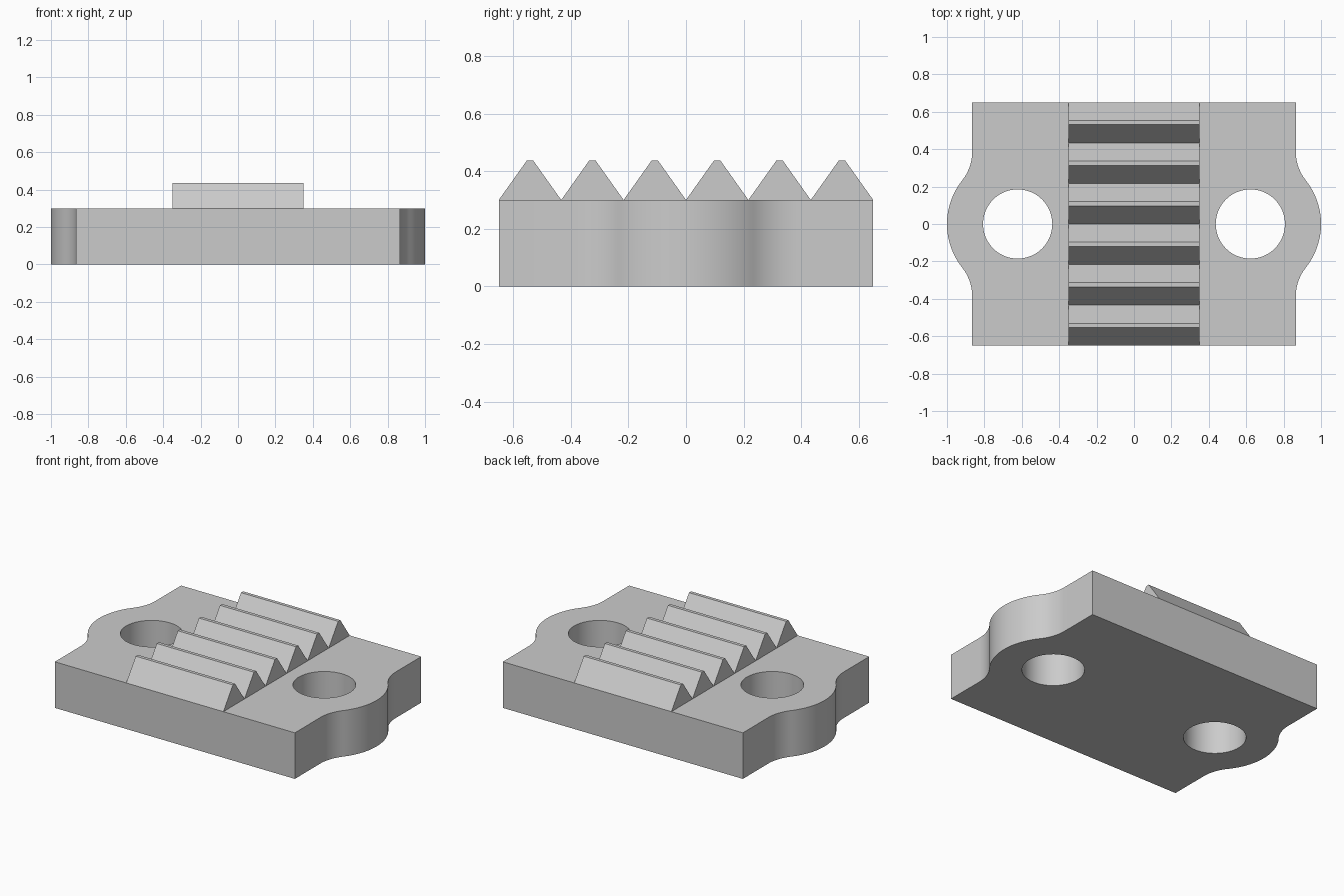
import bpy
import bmesh
from math import sin, cos, pi, atan2, sqrt, radians
from mathutils import Vector

cube = bpy.data.objects.get("Cube")
if cube:
    bpy.data.objects.remove(cube, do_unlink=True)

HALF_Y = 0.65
SIDE_X = 0.865
PLATE_H = 0.30
TOOTH_TOP = 0.437
TOOTH_HALF_X = 0.35
TEETH = 6
HOLE_X, HOLE_R = 0.622, 0.185
BOSS_X, BOSS_R, FILLET_R = 0.625, 0.375, 0.25

grey = bpy.data.materials.new("light grey")
grey.use_nodes = True
colour = (0.6, 0.6, 0.6, 1)
grey.diffuse_color = colour
grey.node_tree.nodes["Principled BSDF"].inputs["Base Color"].default_value = colour


def extrude(name, loops, offset):
    """Extrude closed outlines along an offset into one solid object."""
    bm = bmesh.new()
    for loop in loops:
        face = bm.faces.new([bm.verts.new(p) for p in loop])
        new = bmesh.ops.extrude_face_region(bm, geom=[face], use_keep_orig=True)
        verts = [g for g in new["geom"] if isinstance(g, bmesh.types.BMVert)]
        bmesh.ops.translate(bm, verts=verts, vec=offset)
    bmesh.ops.recalc_face_normals(bm, faces=bm.faces)
    mesh = bpy.data.meshes.new(name)
    bm.to_mesh(mesh)
    bm.free()
    mesh.materials.append(grey)
    obj = bpy.data.objects.new(name, mesh)
    bpy.context.collection.objects.link(obj)
    return obj


def arc(cx, cy, r, start, end, n):
    return [(cx + r * cos(start + (end - start) * i / n),
             cy + r * sin(start + (end - start) * i / n)) for i in range(n + 1)]


# Plate outline: round boss on each side, blended to the edge by tangent fillets
fillet_x = SIDE_X + FILLET_R
fillet_y = sqrt((BOSS_R + FILLET_R) ** 2 - (fillet_x - BOSS_X) ** 2)
angle = atan2(fillet_y, fillet_x - BOSS_X)
upper = (arc(BOSS_X, 0, BOSS_R, 0, angle, 16)
         + arc(fillet_x, fillet_y, FILLET_R, pi + angle, pi, 14)[1:]
         + [(SIDE_X, HALF_Y)])
right_half = [(x, -y) for x, y in reversed(upper[1:])] + upper
outline = right_half + [(-x, -y) for x, y in right_half]
plate = extrude("base_plate", [[(x, y, 0) for x, y in outline]],
                Vector((0, 0, PLATE_H)))

# Two through holes
circles = [[(x, y, -0.1) for x, y in arc(side * HOLE_X, 0, HOLE_R, 0, 2 * pi, 64)[:-1]]
           for side in (-1, 1)]
cutter = extrude("hole_cutter", circles, Vector((0, 0, PLATE_H + 0.2)))
cutter.hide_render = True
cut = plate.modifiers.new("holes", "BOOLEAN")
cut.operation = "DIFFERENCE"
cut.solver = "EXACT"
cut.object = cutter
bpy.ops.object.select_all(action="DESELECT")
bpy.context.view_layer.objects.active = plate
plate.select_set(True)
bpy.ops.object.modifier_apply(modifier=cut.name)
bpy.data.objects.remove(cutter, do_unlink=True)
bpy.ops.object.shade_smooth_by_angle(angle=radians(30))

# Row of flat-topped rack teeth across the plate
pitch = 2 * HALF_Y / TEETH
section = [(-pitch / 2, PLATE_H), (pitch / 2, PLATE_H),
           (0.011, TOOTH_TOP), (-0.011, TOOTH_TOP)]
teeth = [[(-TOOTH_HALF_X, -HALF_Y + pitch * (i + 0.5) + y, z) for y, z in section]
         for i in range(TEETH)]
extrude("rack_teeth", teeth, Vector((2 * TOOTH_HALF_X, 0, 0)))
